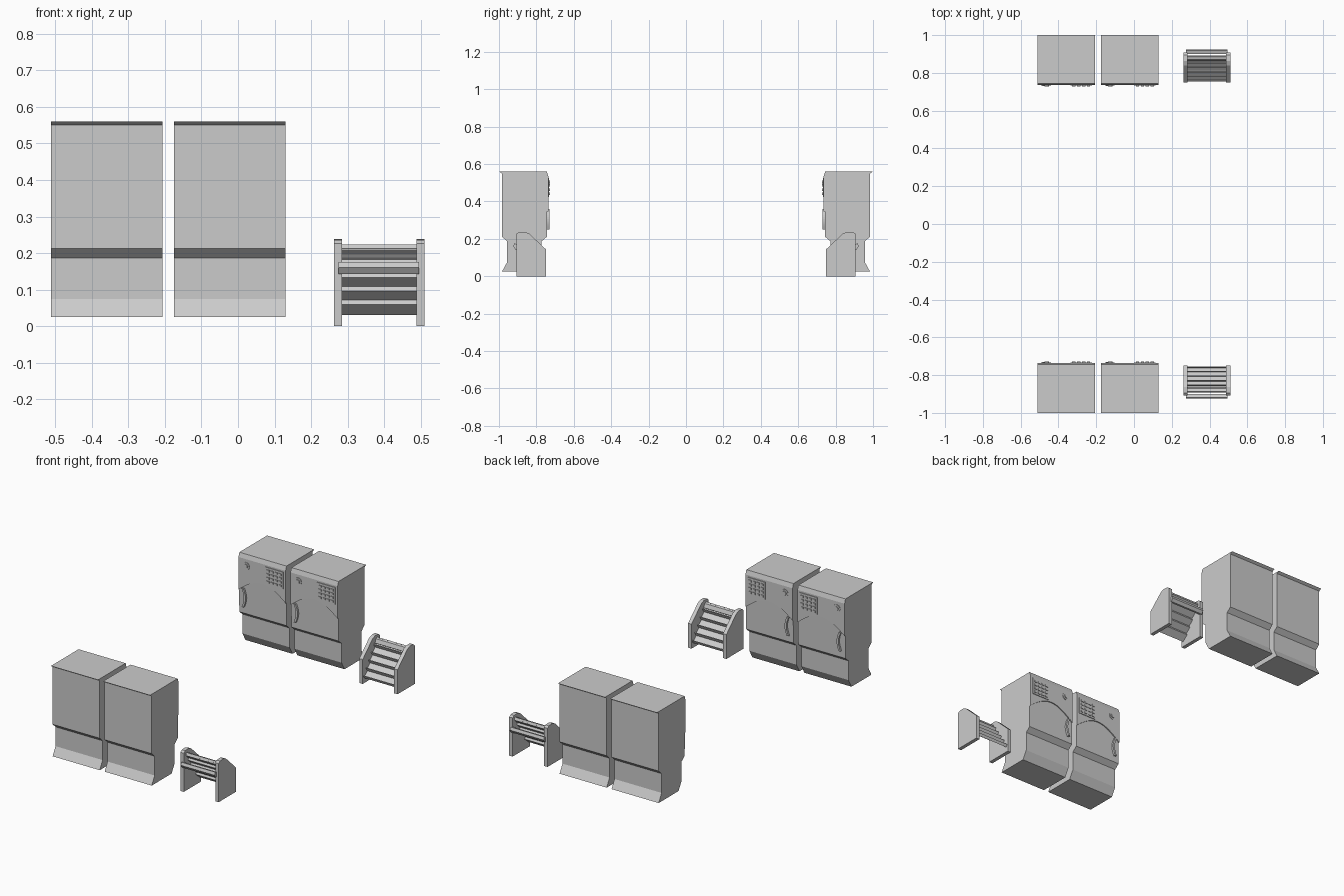
import bpy, bmesh, math
from mathutils import Vector

if "Cube" in bpy.data.objects:
    bpy.data.objects.remove(bpy.data.objects["Cube"])


def finish(name, bm, thickness=0):
    """Turn a bmesh into an object mirrored to the facing row."""
    bmesh.ops.recalc_face_normals(bm, faces=bm.faces)
    me = bpy.data.meshes.new(name)
    bm.to_mesh(me)
    bm.free()
    ob = bpy.data.objects.new(name, me)
    bpy.context.collection.objects.link(ob)
    if thickness:
        s = ob.modifiers.new("thickness", 'SOLIDIFY')
        s.thickness = thickness
        s.offset = 0
    m = ob.modifiers.new("facing_row", 'MIRROR')
    m.use_axis = (False, True, False)
    m.use_mirror_merge = False
    return ob


def add_prism(bm, pts, offset):
    """Closed polygon of 3D points extruded by an offset."""
    f = bm.faces.new([bm.verts.new(p) for p in pts])
    r = bmesh.ops.extrude_face_region(bm, geom=[f])
    bmesh.ops.translate(bm, vec=Vector(offset),
                        verts=[v for v in r["geom"] if isinstance(v, bmesh.types.BMVert)])


def side_prism(name, yz, x0, x1):
    bm = bmesh.new()
    add_prism(bm, [(x0, y, z) for y, z in yz], (x1 - x0, 0, 0))
    return finish(name, bm)


def face_plates(name, outlines, y0, y1):
    """Flat plates on a cabinet front, each outline in x, z."""
    bm = bmesh.new()
    for o in outlines:
        add_prism(bm, [(x, y0, z) for x, z in o], (0, y1 - y0, 0))
    return finish(name, bm)


def rect(x0, x1, z0, z1):
    return [(x0, z0), (x1, z0), (x1, z1), (x0, z1)]


def disc(cx, cz, r, n=20):
    return [(cx + r * math.cos(i * math.tau / n), cz + r * math.sin(i * math.tau / n))
            for i in range(n)]


BODY = [(1.0, .56), (.984, .55), (.984, .212), (.957, .187), (.957, .074), (.984, .025),
        (.80, .025), (.772, .074), (.772, .187), (.743, .212), (.741, .54), (.752, .56)]
W = .305

for tag, x in (("left", -.512), ("right", -.175)):
    # cabinet body
    side_prism(f"{tag}_cabinet_body", BODY, x, x + W)

    # raised upper fascia with an arched lower edge and a chamfered top
    n = 16
    arch = [(x + W * i / n, .345 + .075 * math.sin(math.pi * i / n)) for i in range(n + 1)]
    face_plates(f"{tag}_upper_fascia", [arch + [(x + W, .535), (x, .535)]], .745, .736)
    side_prism(f"{tag}_top_chamfer", [(.755, .56), (.744, .56), (.736, .535), (.755, .535)],
               x, x + W)

    # round dial: base ring and knob
    cx, cz = x + .05, .495
    face_plates(f"{tag}_dial_base", [disc(cx, cz, .022)], .74, .733)
    face_plates(f"{tag}_dial_knob", [disc(cx, cz, .012)], .735, .728)

    # control panel and its buttons
    px = x + .175
    face_plates(f"{tag}_control_panel", [rect(px, px + .115, .425, .525)], .74, .732)
    face_plates(f"{tag}_panel_buttons",
                [rect(px + .01 + .026 * i, px + .027 + .026 * i,
                      .435 + .022 * j, .447 + .022 * j)
                 for i in range(4) for j in range(4)], .734, .728)

    # curved door handle
    hx, k = x + .035, 10
    curve = [(hx + .014 * math.sin(math.pi * i / k), .25 + .11 * i / k) for i in range(k + 1)]
    outer = [(a - .012, b) for a, b in reversed(curve)]
    face_plates(f"{tag}_door_handle", [curve + outer], .744, .731)

# rack side panels
SIDE = [(.907, 0), (.907, .226), (.895, .236), (.862, .238), (.838, .228), (.748, .143), (.748, 0)]
for tag, x in (("left", .262), ("right", .488)):
    side_prism(f"rack_{tag}_side", SIDE, x, x + .022)

# stepped rack shelves: risers leaning back, each with a lip folded forward
bm = bmesh.new()
steps = []
for i in range(5):
    y, z = .758 + .024 * i, .032 + .037 * i
    steps += [(y, z + .016), (y + .004, z), (y + .034, z + .024)]
    strip = [(y - .003, z + .014), (y + .003, z), (y + .036, z + .028), (y + .028, z + .042)]
    rows = [[bm.verts.new((x, *p)) for x in (.284, .488)] for p in strip]
    for a, b in zip(rows, rows[1:]):
        bm.faces.new((a[0], a[1], b[1], b[0]))
finish("rack_shelves", bm, .004)

# rear bar across the rack
side_prism("rack_rear_bar", [(.900, .143), (.912, .143), (.924, .160), (.918, .176), (.900, .170)],
           .275, .495)
# top rail
side_prism("rack_top_rail", [(.872, .188), (.89, .212), (.886, .222), (.87, .218), (.862, .196)],
           .284, .488)
